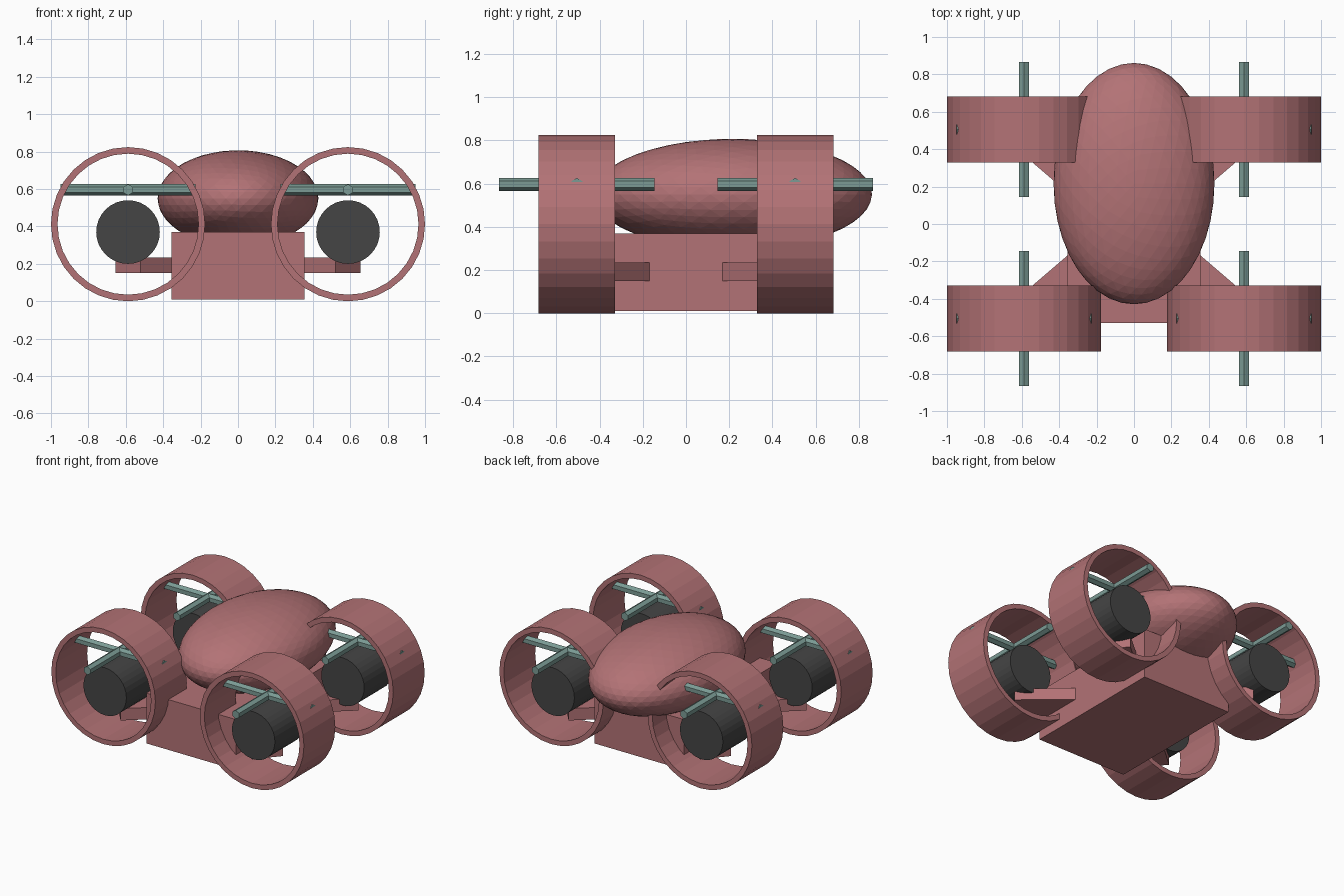
import bpy, math
from mathutils import Matrix, Vector

if "Cube" in bpy.data.objects:
    bpy.data.objects.remove(bpy.data.objects["Cube"])


def material(name, rgb):
    m = bpy.data.materials.new(name)
    m.diffuse_color = (*rgb, 1)
    m.use_nodes = True
    m.node_tree.nodes["Principled BSDF"].inputs["Base Color"].default_value = m.diffuse_color
    return m


RED = material("dusty_red", (0.45, 0.17, 0.18))
TEAL = material("teal", (0.20, 0.33, 0.30))
DARK = material("dark_grey", (0.06, 0.06, 0.06))


def finish(name, mat):
    ob = bpy.context.object
    ob.name = name
    ob.data.materials.append(mat)
    return ob


def box(name, size, loc, mat, turn=0.0):
    bpy.ops.mesh.primitive_cube_add(size=1, location=loc)
    ob = finish(name, mat)
    ob.data.transform(Matrix.Diagonal((*size, 1)))
    ob.rotation_euler.z = turn
    return ob


def rod(name, radius, length, loc, mat, sides, turn=0.0):
    """Cylinder lying along y, then turned about z."""
    bpy.ops.mesh.primitive_cylinder_add(vertices=sides, radius=radius, depth=length, location=loc)
    ob = finish(name, mat)
    ob.data.transform(Matrix.Rotation(math.pi / 2, 4, 'X'))
    ob.rotation_euler.z = turn
    return ob


def duct(name, outer, inner, length, loc, mat, sides=32):
    """Open tube with wall thickness, axis along y."""
    h = length / 2
    section = [(outer, -h), (outer, h), (inner, h), (inner, -h)]
    verts, faces = [], []
    for i in range(sides):
        a = 2 * math.pi * i / sides
        verts += [(r * math.cos(a), y, r * math.sin(a)) for r, y in section]
        j = (i + 1) % sides
        for k in range(4):
            n = (k + 1) % 4
            faces.append((4 * i + k, 4 * i + n, 4 * j + n, 4 * j + k))
    me = bpy.data.meshes.new(name)
    me.from_pydata(verts, [], faces)
    me.materials.append(mat)
    ob = bpy.data.objects.new(name, me)
    ob.location = loc
    bpy.context.collection.objects.link(ob)
    return ob


# Lower body block
box("body", (0.71, 1.06, 0.36), (0, 0, 0.19), RED)

# Faceted canopy
bpy.ops.mesh.primitive_ico_sphere_add(subdivisions=4, radius=1, location=(0, 0.216, 0.55))
canopy = finish("canopy", RED)
canopy.data.transform(Matrix.Diagonal((0.43, 0.645, 0.257, 1)))

# Four fan units, one at each corner
X, Y = 0.588, 0.505
for sx, side in ((-1, "left"), (1, "right")):
    for sy, end in ((-1, "front"), (1, "back")):
        tag = f"{end}_{side}"
        x, y = sx * X, sy * Y
        # Arm from the middle of the body out to the fan
        box("arm_" + tag, (math.hypot(X, Y), 0.208, 0.085), (x / 2, y / 2, 0.1925), RED,
            math.atan2(y, x))
        duct("duct_" + tag, 0.412, 0.377, 0.355, (x, y, 0.412), RED)
        rod("motor_" + tag, 0.17, 0.32, (x, y, 0.37), DARK, 32)
        # Crossed propeller blades
        rod("blade_long_" + tag, 0.03, 0.72, (x, y, 0.596), TEAL, 6)
        rod("blade_cross_" + tag, 0.03, 0.72, (x, y, 0.596), TEAL, 6, math.pi / 2)
